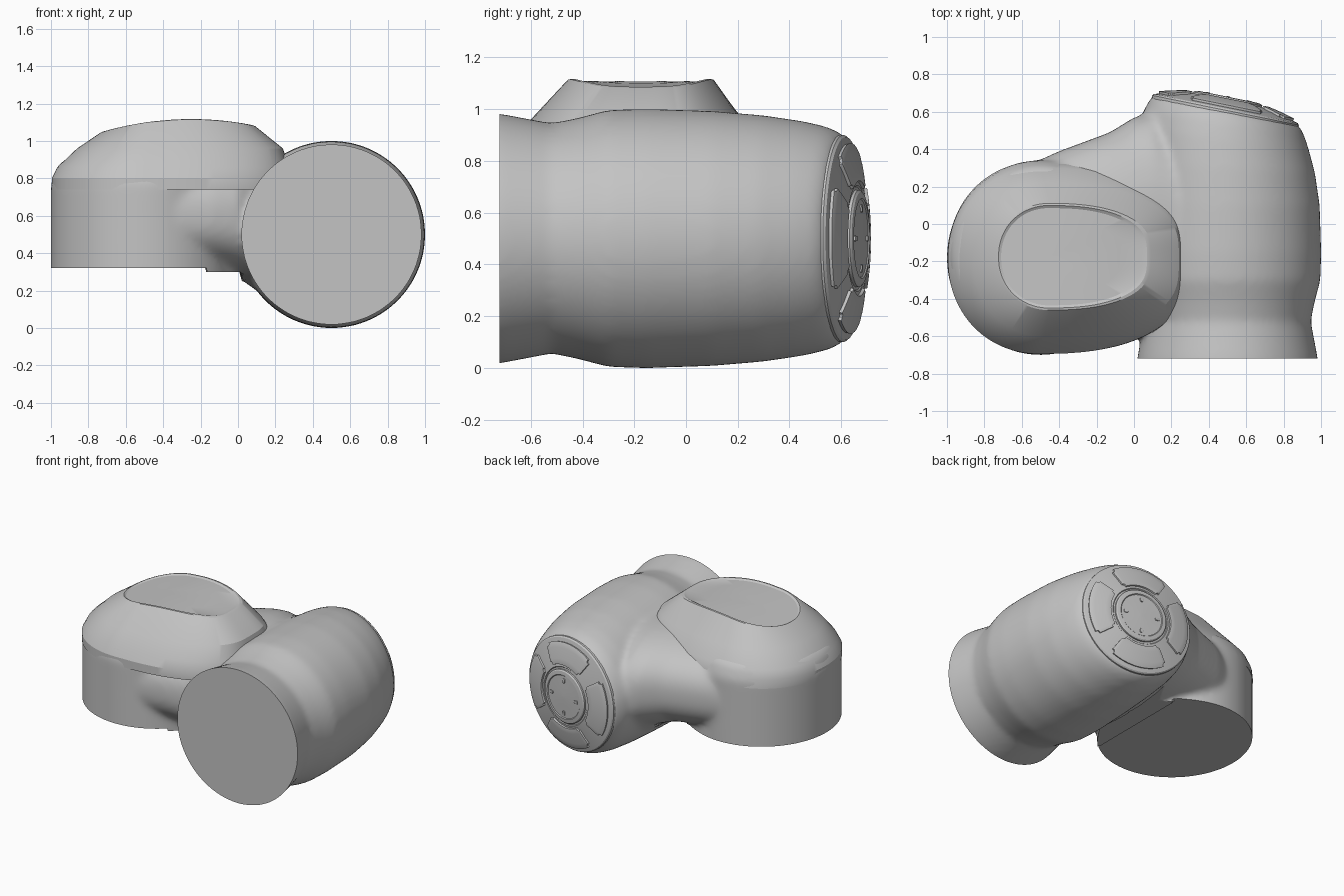
import bpy, bmesh
from math import sin, cos, pi, radians
from mathutils import Vector

cube = bpy.data.objects.get("Cube")
if cube:
    bpy.data.objects.remove(cube, do_unlink=True)

grey = bpy.data.materials.new("mid_grey")
grey.use_nodes = True
COLOUR = (0.55, 0.55, 0.55, 1)
grey.diffuse_color = COLOUR
grey.node_tree.nodes["Principled BSDF"].inputs["Base Color"].default_value = COLOUR


def spow(v, n):
    return (1 if v >= 0 else -1) * abs(v) ** (2 / n)


def loft(bm, rings):
    """Skin a closed solid through rings of equal length."""
    loops = [[bm.verts.new(p) for p in ring] for ring in rings]
    for a, b in zip(loops, loops[1:]):
        for i in range(len(a)):
            j = (i + 1) % len(a)
            bm.faces.new((a[i], a[j], b[j], b[i]))
    bm.faces.new(loops[0][::-1])
    bm.faces.new(loops[-1])


def angles(n):
    return [2 * pi * i / n for i in range(n)]


def make(name, bm, recalc=True):
    if recalc:
        bmesh.ops.recalc_face_normals(bm, faces=bm.faces)
    mesh = bpy.data.meshes.new(name)
    bm.to_mesh(mesh)
    bm.free()
    mesh.materials.append(grey)
    ob = bpy.data.objects.new(name, mesh)
    bpy.context.collection.objects.link(ob)
    return ob


def bake(ob):
    """Replace the mesh by its modified version."""
    dg = bpy.context.evaluated_depsgraph_get()
    mesh = bpy.data.meshes.new_from_object(ob.evaluated_get(dg))
    ob.modifiers.clear()
    ob.data = mesh
    if not mesh.materials:
        mesh.materials.append(grey)


def smooth(ob, deg=35):
    bpy.ops.object.select_all(action='DESELECT')
    ob.select_set(True)
    bpy.context.view_layer.objects.active = ob
    bpy.ops.object.shade_smooth_by_angle(angle=radians(deg))


# Tilted, domed frame of the rear end cap
TILT, CAP_R = 0.2, 0.4
CAP = Vector((0.49, 0.612, 0.5))
CAP_U = Vector((cos(TILT), -sin(TILT), 0))
CAP_N = Vector((sin(TILT), cos(TILT), 0))
UP = Vector((0, 0, 1))


def cap_point(r, a, h=0.0):
    dome = 0.065 * (1 - (r / CAP_R) ** 2)
    return CAP + CAP_U * r * cos(a) + UP * r * sin(a) + CAP_N * (dome + h)


# Housing: barrel, side bulb and flared web, fused with a soft fillet
bm = bmesh.new()
rings = []
for y, cx, r, t in [(-.86, .5, .49, 0), (-.72, .5, .483, 0), (-.62, .5, .464, 0),
                    (-.52, .5, .445, 0), (-.42, .5, .465, 0), (-.3, .5, .497, 0),
                    (-.15, .5, .501, 0), (.1, .5, .493, 0), (.3, .492, .476, .05),
                    (.46, .48, .452, .1), (.55, .48, .43, .15)]:
    rings.append([Vector((cx, y, .5)) + r * cos(a) * Vector((cos(t), -sin(t), 0))
                  + r * sin(a) * UP for a in angles(96)])
for r in (.4, .32, .2, .08):
    rings.append([cap_point(r, a, -.006) for a in angles(96)])
loft(bm, rings)

loft(bm, [[(-.5 + s * .5 * cos(a), -.18 + s * .52 * sin(a), z) for a in angles(96)]
          for z, s in [(.22, 1), (.78, 1), (.86, .94), (.9, .86)]])

rings = []
for x, y0, y1, z0, z1 in [(-.62, -.67, .29, .3, .86), (-.4, -.68, .39, .3, .9),
                          (-.13, -.65, .49, .3, .92), (0, -.62, .57, .27, .93),
                          (.1, -.55, .6, .2, .93), (.3, -.4, .45, .14, .92)]:
    rings.append([(x, (y0 + y1) / 2 + (y1 - y0) / 2 * spow(cos(a), 2.5),
                   (z0 + z1) / 2 + (z1 - z0) / 2 * spow(sin(a), 2.5)) for a in angles(64)])
loft(bm, rings)
housing = make("joint_housing", bm)

rm = housing.modifiers.new("fuse", 'REMESH')
rm.mode = 'VOXEL'
rm.voxel_size = 0.018
sm = housing.modifiers.new("fillet", 'SMOOTH')
sm.factor = 0.5
sm.iterations = 14
bake(housing)

# Flat mounting faces: front of the barrel, underside of the bulb
bm = bmesh.new()
bm.from_mesh(housing.data)
cut = bmesh.ops.bisect_plane(bm, geom=bm.verts[:] + bm.edges[:] + bm.faces[:],
                             plane_co=(0, -.72, 0), plane_no=(0, -1, 0), clear_outer=True)
rim = [e for e in cut["geom_cut"] if isinstance(e, bmesh.types.BMEdge)]
bmesh.ops.holes_fill(bm, edges=rim)
for x_max, floor in ((-.16, .32), (.02, .3)):
    faces = [f for f in bm.faces if f.calc_center_median().x < x_max and len(f.verts) < 9]
    geom = list({v for f in faces for v in f.verts}) + \
        list({e for f in faces for e in f.edges}) + faces
    bmesh.ops.bisect_plane(bm, geom=geom, plane_co=(0, 0, floor), plane_no=(0, 0, 1))
    for v in bm.verts:
        if v.co.x < x_max and v.co.z < floor:
            v.co.z = floor
bmesh.ops.remove_doubles(bm, verts=bm.verts, dist=0.0005)
bm.to_mesh(housing.data)
bm.free()
smooth(housing, 40)


# Raised hood over the bulb, with a shallow recessed lid
def hood_ring(z, cx, x0, x1, y0, y1, s=1.0, crown=False):
    pts, cy = [], (y0 + y1) / 2
    for a in angles(112):
        right = cos(a) > 0
        n = 3.4 if right else 2.1
        u, v = spow(cos(a), n), spow(sin(a), n)
        x = cx + s * u * ((x1 - cx) if right else (cx - x0))
        y = cy + s * v * (y1 - y0) / 2 * (1 - .2 * max(u, 0) ** 2)
        pts.append((x, y, z - .3 * (x + .25) ** 2 if crown else z))
    return pts


TOP = (-.45, -.73, .08, -.455, .105)
bm = bmesh.new()
rings = [hood_ring(.74, -.5, -.995, .3, -.695, .335),
         hood_ring(.8, -.5, -.995, .29, -.695, .325),
         hood_ring(.86, -.5, -.965, .275, -.665, .3),
         hood_ring(.96, -.48, -.86, .24, -.6, .22),
         hood_ring(1.115, *TOP, 1.02, True), hood_ring(1.117, *TOP, .98, True)]
rings += [hood_ring(1.108, *TOP, s, True) for s in (.93, .7, .45, .2, .04)]
loft(bm, rings)
smooth(make("bulb_hood", bm), 25)

# Domed end cap and its central button
for name, prof in (("end_cap", [(.4, -.05), (.4, -.004), (.392, .003), (.3, .003),
                                (.205, .003), (.2, -.003), (.1, -.003), (.01, -.003)]),
                   ("cap_button", [(.188, -.02), (.188, .008), (.18, .014),
                                   (.155, .014), (.15, .008), (.08, .004), (.01, .004)])):
    bm = bmesh.new()
    loft(bm, [[cap_point(r, a, h) for a in angles(80)] for r, h in prof])
    smooth(make(name, bm), 25)


# Four curved pads around the button and four small oval studs on it
def cap_patch(name, r0, r1, mid, half, thick, bevel, steps):
    bm = bmesh.new()
    grid = [[bm.verts.new(cap_point(r0 + (r1 - r0) * i / 4, mid + half * (2 * j / steps - 1)))
             for j in range(steps + 1)] for i in range(5)]
    for a, b in zip(grid, grid[1:]):
        for j in range(steps):
            bm.faces.new((a[j], a[j + 1], b[j + 1], b[j]))
    corners = [grid[i][j] for i in (0, 4) for j in (0, steps)]
    bmesh.ops.bevel(bm, geom=corners, offset=bevel, segments=3, affect='VERTICES')
    ob = make(name, bm)
    so = ob.modifiers.new("thickness", 'SOLIDIFY')
    so.thickness, so.offset = thick, 0
    be = ob.modifiers.new("round", 'BEVEL')
    be.width, be.segments = .004, 2
    be.limit_method = 'ANGLE'
    bake(ob)
    smooth(ob, 30)


for i, side in enumerate(("left", "top", "right", "bottom")):
    cap_patch("cap_pad_" + side, .22, .365, i * pi / 2, radians(34), .03, .022, 16)
    cap_patch("button_stud_" + side, .1, .13, i * pi / 2, radians(5), .024, .003, 4)
